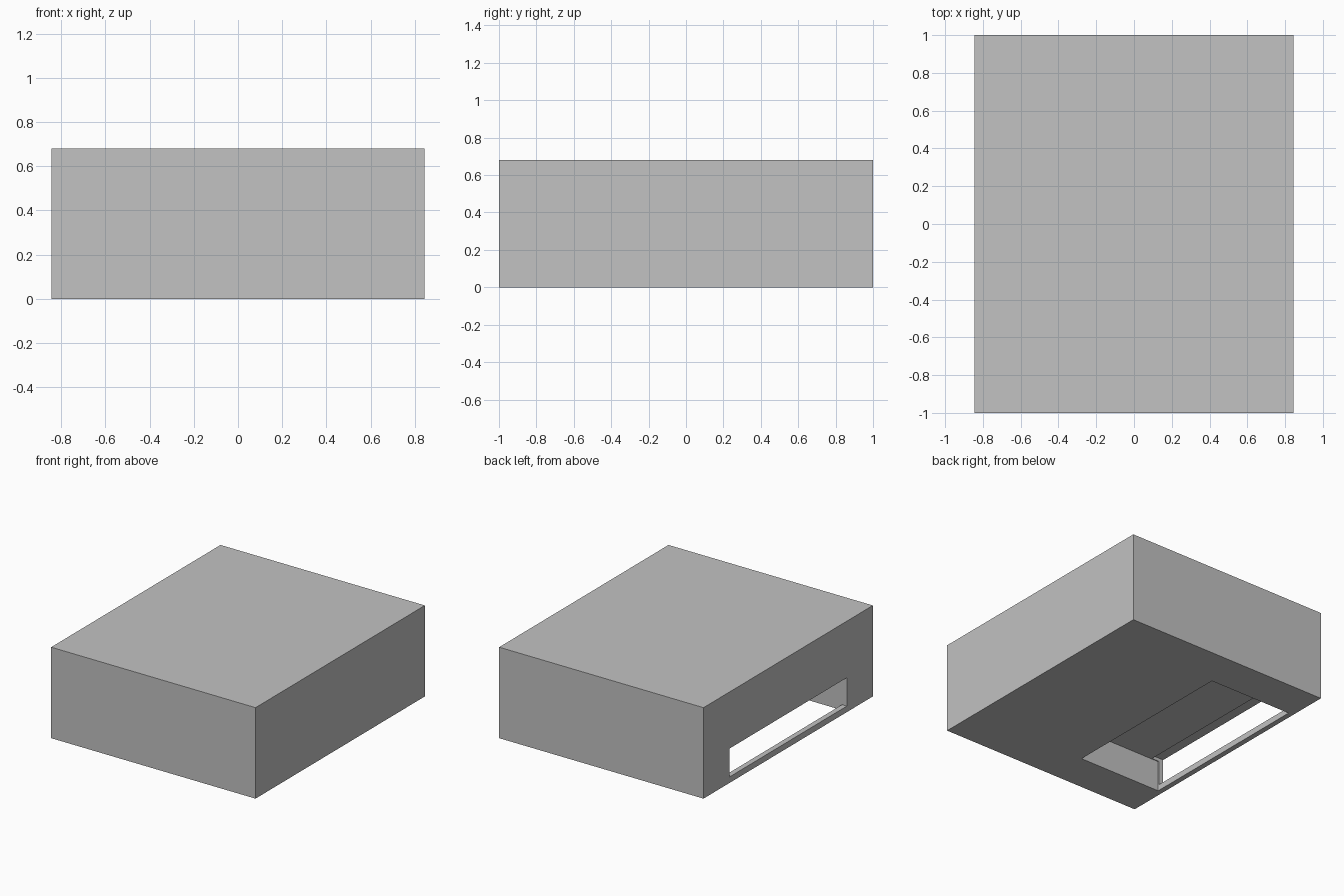
import bpy

cube = bpy.data.objects.get("Cube")
if cube:
    bpy.data.objects.remove(cube, do_unlink=True)

# Single plain grey finish
grey = bpy.data.materials.new("light_grey")
grey.use_nodes = True
COLOUR = (0.54, 0.54, 0.54, 1)
grey.diffuse_color = COLOUR
grey.node_tree.nodes["Principled BSDF"].inputs["Base Color"].default_value = COLOUR


def block(name, low, high):
    """Axis-aligned box between two corners."""
    centre = [(a + b) / 2 for a, b in zip(low, high)]
    bpy.ops.mesh.primitive_cube_add(size=1, location=centre)
    obj = bpy.context.object
    obj.name = name
    obj.scale = [b - a for a, b in zip(low, high)]
    bpy.ops.object.transform_apply(location=True, rotation=False, scale=True)
    obj.data.materials.append(grey)
    return obj


def cut(target, cutter):
    """Subtract a hidden cutter from the target and remove it."""
    cutter.hide_render = True
    mod = target.modifiers.new(cutter.name, "BOOLEAN")
    mod.operation = "DIFFERENCE"
    mod.solver = "EXACT"
    mod.object = cutter
    bpy.context.view_layer.objects.active = target
    bpy.ops.object.modifier_apply(modifier=mod.name)
    bpy.data.objects.remove(cutter, do_unlink=True)


W, H = 0.845, 0.68

# Solid housing
housing = block("housing", (-W, -1, 0), (W, 1, H))

# Pocket open to the underside, leaving a thin outer wall
cut(housing, block("pocket_cutter", (-0.805, -0.70, -0.1), (-0.115, 0.70, 0.232)))

# Side slot through the wall, leaving a low lip and a shallow ceiling step
cut(housing, block("slot_cutter", (-1, -0.693, 0.045), (-0.745, 0.693, 0.257)))
